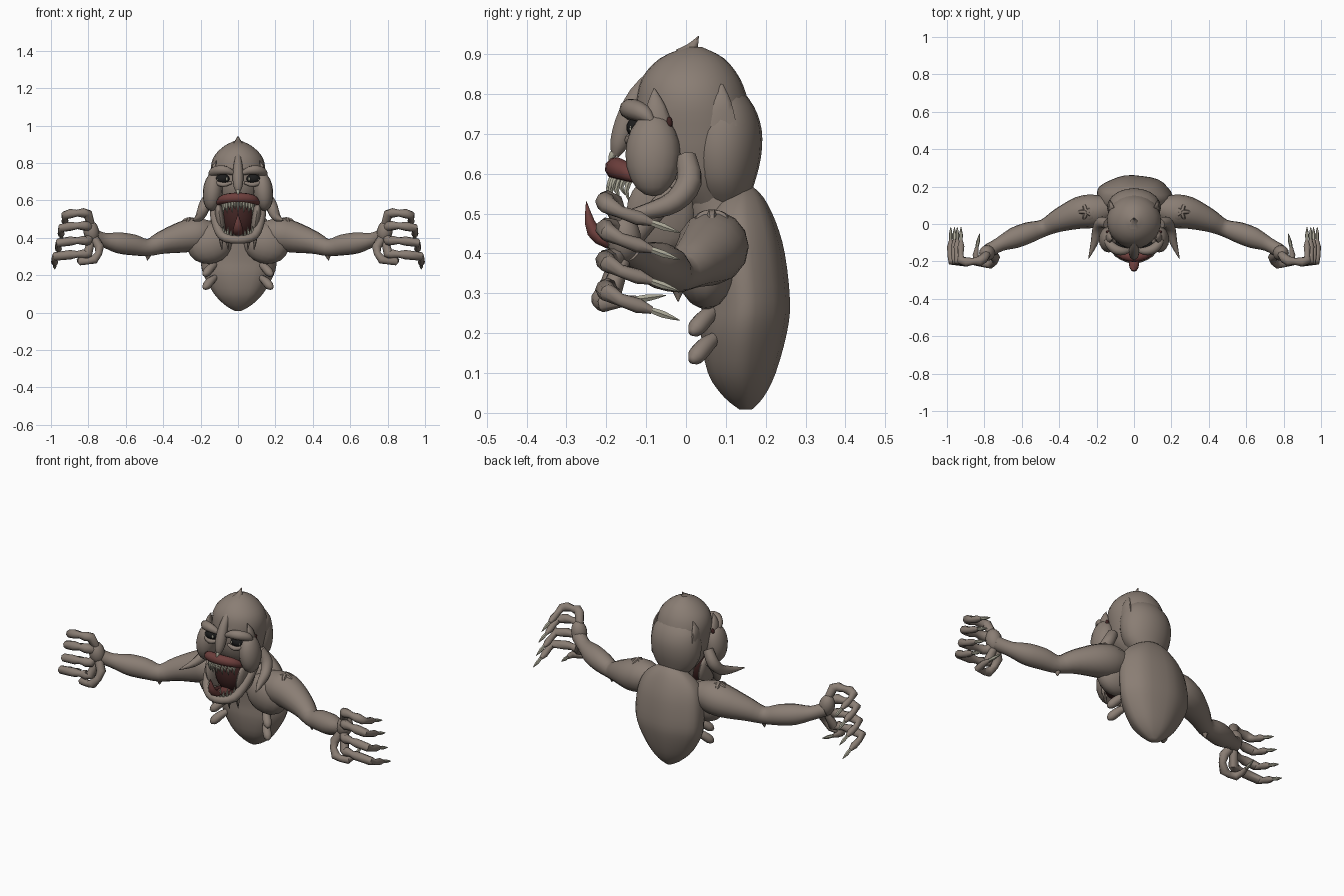
import bpy, bmesh, math
from mathutils import Vector, Matrix

cube = bpy.data.objects.get("Cube")
if cube:
    bpy.data.objects.remove(cube, do_unlink=True)


def material(name, rgb):
    m = bpy.data.materials.new(name)
    m.use_nodes = True
    m.diffuse_color = (*rgb, 1)
    bsdf = m.node_tree.nodes["Principled BSDF"]
    bsdf.inputs["Base Color"].default_value = (*rgb, 1)
    bsdf.inputs["Roughness"].default_value = 0.8
    return m


SKIN = material("grey brown skin", (0.255, 0.208, 0.175))
LIP = material("dull red flesh", (0.155, 0.05, 0.046))
MOUTH = material("dark red mouth", (0.05, 0.017, 0.016))
CLAW = material("pale claw", (0.42, 0.405, 0.32))
EYE = material("black eye", (0.012, 0.012, 0.012))


def finish(name, bm, mat, mirror):
    bmesh.ops.recalc_face_normals(bm, faces=bm.faces)
    mesh = bpy.data.meshes.new(name)
    bm.to_mesh(mesh)
    bm.free()
    mesh.materials.append(mat)
    ob = bpy.data.objects.new(name, mesh)
    bpy.context.collection.objects.link(ob)
    bpy.ops.object.select_all(action="DESELECT")
    ob.select_set(True)
    bpy.context.view_layer.objects.active = ob
    bpy.ops.object.shade_smooth_by_angle(angle=math.radians(55))
    if mirror:
        mod = ob.modifiers.new("mirror", "MIRROR")
        mod.use_mirror_merge = False
    return ob


def resample(rings, n):
    """Smooth curve through the rings, n steps per span."""
    v = [Vector(r) for r in rings]
    out = []
    for i in range(len(v) - 1):
        a, b, c, d = v[max(i - 1, 0)], v[i], v[i + 1], v[min(i + 2, len(v) - 1)]
        for k in range(n):
            t = k / n
            out.append(b + (c - a) * (t / 2) + (a * 2 - b * 5 + c * 4 - d) * (t * t / 2)
                       + (b * 3 - a - c * 3 + d) * (t ** 3 / 2))
    return out + [v[-1]]


def loft(name, rings, mat=SKIN, mirror=False, sides=10, steps=3, axis=None, lobes=0):
    """Skin of rings (x, y, z, radius) or (x, y, z, width, depth)."""
    rings = resample([r if len(r) == 5 else (*r, r[3]) for r in rings], steps)
    bm = bmesh.new()
    loops = []
    side = None
    for i, r in enumerate(rings):
        p = Vector(r[:3])
        nxt, prv = rings[min(i + 1, len(rings) - 1)], rings[max(i - 1, 0)]
        t = Vector(axis) if axis else (Vector(nxt[:3]) - Vector(prv[:3])).normalized()
        if side is None:
            side = Vector((1, 0, 0)) if abs(t.x) < 0.7 else Vector((0, 1, 0))
        side = (side - t * side.dot(t)).normalized()
        up = t.cross(side)
        loop = []
        for k in range(sides):
            a = math.tau * k / sides
            w = 1 + (0.02 * math.cos(lobes * a) if lobes else 0)
            loop.append(bm.verts.new(p + side * (math.cos(a) * w * max(r[3], 0.001))
                                     + up * (math.sin(a) * w * max(r[4], 0.001))))
        loops.append(loop)
    for a, b in zip(loops, loops[1:]):
        for k in range(sides):
            j = (k + 1) % sides
            bm.faces.new((a[k], a[j], b[j], b[k]))
    bm.faces.new(loops[0])
    bm.faces.new(loops[-1])
    return finish(name, bm, mat, mirror)


def blob(name, loc, half, mat=SKIN, mirror=False, tilt=0):
    bm = bmesh.new()
    bmesh.ops.create_uvsphere(bm, u_segments=16, v_segments=10, radius=1)
    m = Matrix.Translation(loc) @ Matrix.Rotation(tilt, 4, "Y") @ Matrix.Diagonal((*half, 1))
    bmesh.ops.transform(bm, matrix=m, verts=bm.verts)
    return finish(name, bm, mat, mirror)


UP = (0, 0, 1)

# Torso: a hanging sac with soft lengthwise lobes
loft("torso", [(0, .15, .008, .015, .015), (0, .145, .04, .07, .05), (0, .14, .1, .13, .085),
               (0, .145, .2, .187, .108), (0, .15, .28, .203, .111), (0, .14, .4, .195, .108),
               (0, .135, .48, .165, .09), (0, .14, .54, .1, .055), (0, .15, .57, .03, .015)],
     sides=28, axis=UP, lobes=7)
blob("chest_muscle", (.15, .05, .37), (.125, .075, .108), mirror=True, tilt=.3)
loft("neck", [(0, .1, .46, .09), (0, .07, .54, .085), (0, .05, .62, .09)])
for i, z in enumerate((.13, .2)):
    loft(f"rib_nub_{i}", [(.12, .075, z + .06, .014), (.145, .05, z + .04, .022),
                          (.17, .025, z + .012, .022), (.182, .012, z, .008)], mirror=True)

# Head: cranium, rear skull shell with a pointed edge, and crest
loft("cranium", [(0, .07, .5, .06, .06), (0, .035, .58, .11, .125), (0, .025, .64, .128, .15),
                 (0, .022, .7, .138, .155), (0, .015, .78, .145, .142), (0, .012, .84, .125, .123),
                 (0, .015, .89, .075, .08), (0, .02, .918, .02, .02)], sides=24, axis=UP)
loft("rear_skull", [(0, .1, .51, .06, .05), (0, .09, .57, .118, .08), (0, .088, .64, .142, .1),
                    (0, .088, .71, .142, .102), (0, .085, .77, .122, .085),
                    (0, .082, .82, .07, .05)], sides=20, axis=UP)
loft("skull_point", [(.125, .08, .72, .012, .05), (.122, .085, .78, .012, .03),
                     (.108, .09, .825, .003, .003)], mirror=True, axis=UP)
loft("crest", [(0, .005, .895, .04), (0, .018, .92, .016), (0, .032, .946, .001)], sides=6)
loft("temple_horn", [(.125, -.07, .7, .03, .045), (.13, -.075, .77, .014, .025),
                     (.115, -.08, .815, .001, .001)], mirror=True, axis=UP)

# Face
loft("nose", [(0, -.07, .865, .012), (0, -.122, .8, .022), (0, -.15, .73, .029),
              (0, -.168, .675, .024), (0, -.178, .645, .01)])
loft("nose_tip", [(0, -.172, .66, .012), (0, -.186, .645, .009), (0, -.192, .628, .002)], CLAW)
loft("brow", [(.025, -.14, .745, .012), (.06, -.145, .76, .022), (.1, -.135, .762, .026),
              (.135, -.105, .75, .022), (.15, -.085, .73, .008)], mirror=True)
blob("eyeball", (.082, -.122, .716), (.037, .028, .026), EYE, True)
for i, x in enumerate((.06, .105)):
    blob(f"eye_glint_{i}", (x, -.144 + i * .006, .715), (.006, .004, .009), CLAW, True)
loft("lower_lid", [(.035, -.14, .695, .008), (.08, -.142, .684, .013), (.125, -.123, .698, .01)],
     mirror=True)
blob("cheek", (.135, -.083, .648), (.053, .069, .105), mirror=True, tilt=-.1)
blob("ear_hole", (.14, -.042, .728), (.01, .008, .015), MOUTH, True)
loft("mandible", [(.14, .0, .64, .027), (.175, .008, .58, .032), (.195, -.03, .53, .028),
                  (.212, -.1, .505, .02), (.243, -.185, .493, .002)], mirror=True)

# Mouth: cavity, lips, jaw, tongue and rows of teeth
blob("mouth_cavity", (0, -.06, .505), (.09, .078, .115), MOUTH)
blob("jaw_side", (.096, -.065, .5), (.025, .085, .1), mirror=True, tilt=.15)
loft("upper_lip", [(-.108, -.11, .585, .012), (-.075, -.155, .607, .025), (0, -.176, .614, .028),
                   (.075, -.155, .607, .025), (.108, -.11, .585, .012)], LIP)
jaw = [(.125, -.03, .56, .026), (.118, -.09, .49, .026), (.085, -.155, .41, .024)]
loft("lower_jaw", jaw + [(0, -.19, .39, .022)] + [(-x, *r) for x, *r in reversed(jaw)])
blob("mouth_floor", (0, -.1, .4), (.08, .08, .02), MOUTH)
loft("tongue", [(0, -.06, .42, .03, .015), (0, -.17, .42, .028, .014),
                (0, -.232, .455, .024, .018), (0, -.25, .53, .001, .001)], LIP)
for row, count, z, drop in (("upper", 13, .592, -.058), ("lower", 11, .405, .052)):
    for i in range(count):
        a = math.radians(-62 + 124 * i / (count - 1))
        x, y = .09 * math.sin(a), -.1 - .085 * math.cos(a)
        size = 1 - .3 * (i % 2)
        zz = z + (.012 if drop > 0 else -.012) * (1 - math.cos(a))
        loft(f"{row}_tooth_{i}", [(x, y, zz, .008), (x, y - .01, zz + drop * size * .5, .0068),
                                  (x * .97, y, zz + drop * size, .001)], CLAW, sides=6, steps=2)
for i, x in enumerate((.055, .09)):
    loft(f"chin_spike_{i}", [(x, -.16 + i * .03, .41, .013), (x, -.16 + i * .03, .375, .009),
                             (x * .95, -.15 + i * .03, .335, .001)], mirror=True, sides=6)

# Arms
loft("arm", [(.13, .085, .425, .06), (.21, .07, .42, .088), (.29, .06, .405, .086),
             (.4, .02, .376, .063), (.48, -.02, .348, .046), (.56, -.045, .362, .056),
             (.64, -.075, .374, .056), (.72, -.11, .39, .038), (.78, -.145, .415, .038)],
     mirror=True, sides=14)
blob("shoulder", (.235, .065, .435), (.075, .072, .072), mirror=True, tilt=.4)
loft("elbow_spur", [(.48, -.02, .32, .024), (.482, -.02, .3, .013), (.484, -.02, .28, .002)],
     mirror=True, sides=6)
for i in range(5):
    a = math.tau * i / 5
    dx, dy = math.cos(a), math.sin(a)
    loft(f"shoulder_ridge_{i}", [(.255, .065, .498, .014),
                                 (.255 + .03 * dx, .065 + .03 * dy, .492, .012),
                                 (.255 + .06 * dx, .065 + .05 * dy, .465, .002)],
         mirror=True, sides=6)

# Hands: palm, knuckled fingers, hooked thumb, pale claw tips
blob("palm", (.785, -.155, .435), (.042, .042, .06), mirror=True, tilt=.2)


def digit(name, pts, radii, tip):
    loft(name, [(*p, r) for p, r in zip(pts, radii)], mirror=True, sides=8, steps=1)
    end = Vector(pts[-1])
    tip = Vector(tip)
    mid = end.lerp(tip, .4)
    loft(name + "_claw", [(*end.lerp(tip, -.15), .007), (*mid, .01), (*tip, .001)],
         CLAW, True, sides=6, steps=2)


for i, (z, ex) in enumerate(((.53, .925), (.462, .945), (.383, .96), (.31, .98))):
    digit(f"finger_{i}",
          [(.785, -.16, .43 + (z - .43) * .4), (.805, -.185, z), (.825, -.198, z + .003),
           (.86, -.2, z + .002), (.895, -.203, z), (ex, -.195, z - .01),
           (ex + .002, -.165, z - .026), (ex, -.12, z - .041), (ex, -.085, z - .053)],
          (.02, .026, .026, .018, .025, .023, .016, .019, .009), (ex, -.015, z - .078))
digit("thumb", [(.77, -.16, .4), (.74, -.18, .35), (.745, -.2, .315), (.77, -.215, .283),
                (.8, -.215, .275), (.84, -.205, .275), (.847, -.165, .28), (.84, -.125, .285)],
      (.024, .025, .019, .025, .018, .023, .016, .01), (.825, -.05, .295))
